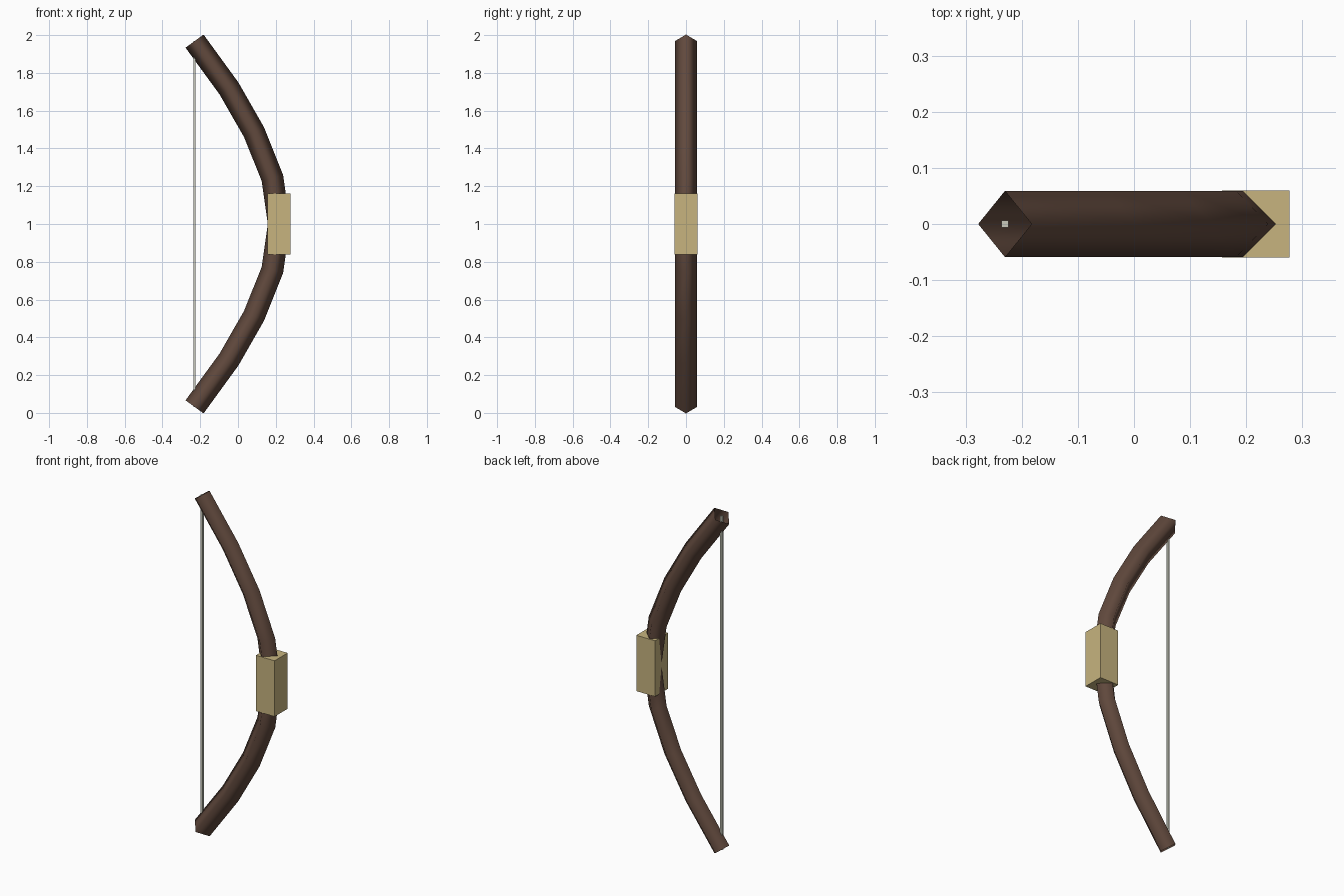
import bpy, bmesh
from mathutils import Vector

cube = bpy.data.objects.get("Cube")
if cube:
    bpy.data.objects.remove(cube, do_unlink=True)


def material(name, srgb):
    linear = [((c / 255 + 0.055) / 1.055) ** 2.4 for c in srgb] + [1]
    mat = bpy.data.materials.new(name)
    mat.use_nodes = True
    mat.diffuse_color = linear
    bsdf = next(n for n in mat.node_tree.nodes if n.type == 'BSDF_PRINCIPLED')
    bsdf.inputs["Base Color"].default_value = linear
    return mat


def add_object(name, bm, mat):
    mesh = bpy.data.meshes.new(name)
    bmesh.ops.recalc_face_normals(bm, faces=bm.faces)
    bm.to_mesh(mesh)
    bm.free()
    mesh.materials.append(mat)
    obj = bpy.data.objects.new(name, mesh)
    bpy.context.collection.objects.link(obj)
    return obj


def box(name, centre, size, mat):
    bm = bmesh.new()
    bmesh.ops.create_cube(bm, size=1)
    bmesh.ops.scale(bm, vec=size, verts=bm.verts)
    bmesh.ops.translate(bm, vec=centre, verts=bm.verts)
    return add_object(name, bm, mat)


def tube(name, path, radius, mat):
    """Open, smooth tube with a diamond section, mitred along a path."""
    bm = bmesh.new()
    side = Vector((0, 1, 0))
    rings = []
    for i, p in enumerate(path):
        before = (p - path[i - 1]).normalized() if i else Vector()
        after = (path[i + 1] - p).normalized() if i + 1 < len(path) else Vector()
        out = side.cross((before + after).normalized())
        rings.append([bm.verts.new(p + d * radius) for d in (out, side, -out, -side)])
    for a, b in zip(rings, rings[1:]):
        for k in range(4):
            n = (k + 1) % 4
            bm.faces.new((a[k], a[n], b[n], b[k])).smooth = True
    return add_object(name, bm, mat)


wood = material("dark wood", (97, 73, 61))
wrap = material("tan wrap", (199, 180, 127))
cord = material("pale cord", (200, 202, 188))

# Curved stave: upper half points mirrored about the grip height
upper = [(0.182, 0.244), (0.085, 0.486), (-0.048, 0.718), (-0.23, 0.968)]
half = [(x, -h) for x, h in reversed(upper)]
path = [Vector((x, 0, 1 + h)) for x, h in half + [(0.217, 0)] + upper]
tube("bow_stave", path, 0.059, wood)

# Grip block around the middle
box("grip", (0.217, 0, 1), (0.12, 0.12, 0.324), wrap)

# Straight bowstring between the tips
box("bowstring", (-0.23, 0, 1), (0.012, 0.012, 1.936), cord)
